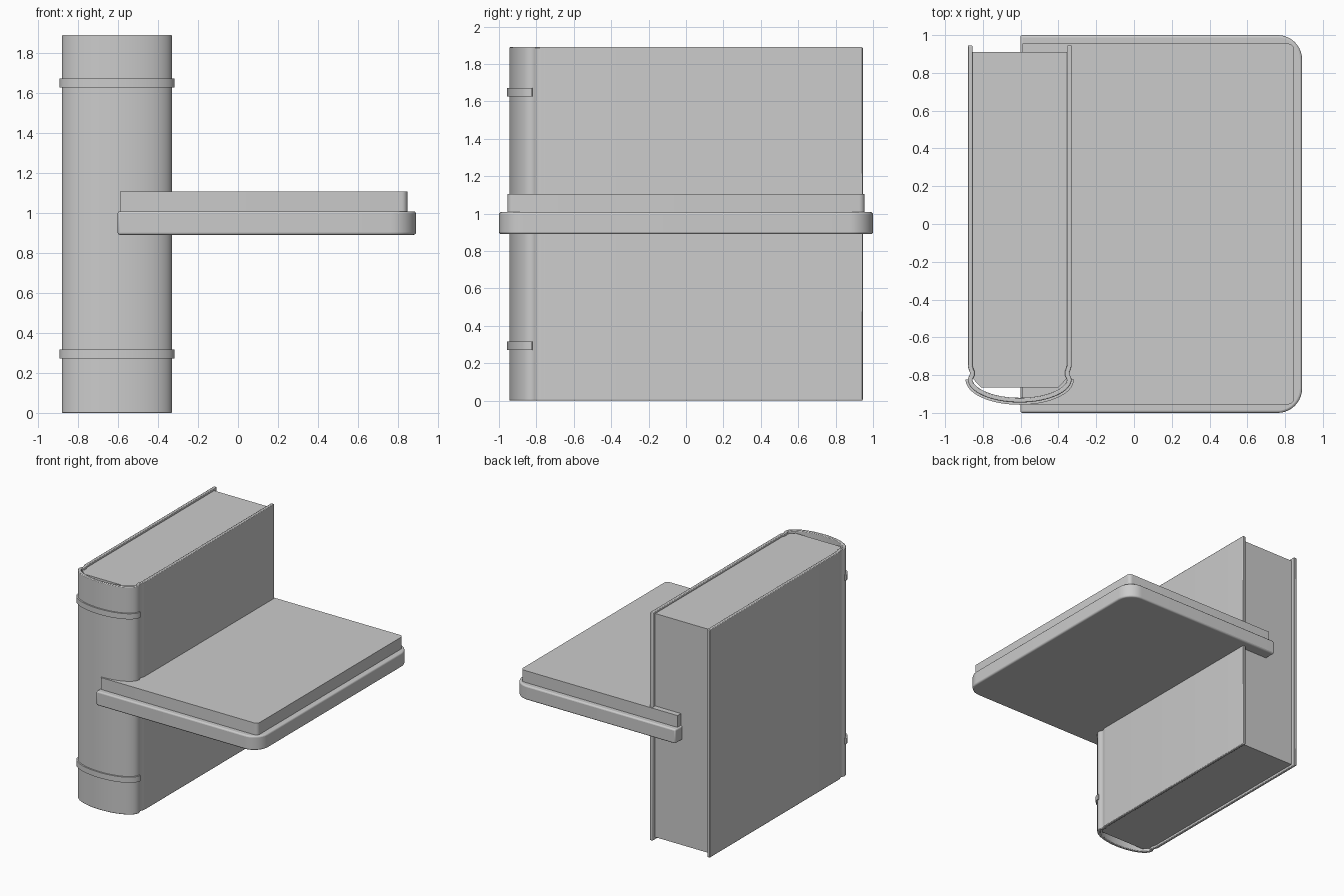
import bpy, bmesh, math
from mathutils import Vector

if "Cube" in bpy.data.objects:
    bpy.data.objects.remove(bpy.data.objects["Cube"])

grey = bpy.data.materials.new("plain_grey")
grey.diffuse_color = (0.6, 0.6, 0.6, 1)
grey.use_nodes = True
grey.node_tree.nodes["Principled BSDF"].inputs["Base Color"].default_value = grey.diffuse_color

CX = -0.605      # book centre line
HEIGHT = 1.89


def finish(name, bm, bevel=0, segments=2):
    bmesh.ops.recalc_face_normals(bm, faces=bm.faces[:])
    me = bpy.data.meshes.new(name)
    bm.to_mesh(me)
    bm.free()
    me.materials.append(grey)
    ob = bpy.data.objects.new(name, me)
    bpy.context.collection.objects.link(ob)
    if bevel:
        m = ob.modifiers.new("edge_round", 'BEVEL')
        m.width, m.segments = bevel, segments
        m.limit_method, m.angle_limit = 'ANGLE', math.radians(50)
    bpy.ops.object.select_all(action='DESELECT')
    ob.select_set(True)
    bpy.context.view_layer.objects.active = ob
    bpy.ops.object.shade_smooth_by_angle(angle=math.radians(35))
    return ob


def extrude_outline(name, pts, z0, z1, bevel=0, segments=2):
    bm = bmesh.new()
    face = bm.faces.new([bm.verts.new((x, y, z0)) for x, y in pts])
    res = bmesh.ops.extrude_face_region(bm, geom=[face])
    top = [v for v in res["geom"] if isinstance(v, bmesh.types.BMVert)]
    bmesh.ops.translate(bm, verts=top, vec=(0, 0, z1 - z0))
    return finish(name, bm, bevel, segments)


def bent_sheet(name, path, out, inn, z0, z1, bevel=0):
    """Thin sheet standing on a plan path, offset outward and inward."""
    rows = []
    bm = bmesh.new()
    for i, p in enumerate(path):
        a, b = path[max(i - 1, 0)], path[min(i + 1, len(path) - 1)]
        d = (b - a).normalized()
        n = Vector((d.y, -d.x))
        rows.append([bm.verts.new((q.x, q.y, z)) for q, z in
                     ((p + n * out, z0), (p + n * out, z1),
                      (p - n * inn, z1), (p - n * inn, z0))])
    for a, b in zip(rows, rows[1:]):
        for k in range(4):
            bm.faces.new((a[k], a[(k + 1) % 4], b[(k + 1) % 4], b[k]))
    bm.faces.new(rows[0])
    bm.faces.new(rows[-1][::-1])
    return finish(name, bm, bevel)


def slab_outline(x0, x1, hy, r, n=10):
    """Square corners on the left, rounded corners on the right."""
    arc = [(x1 - r + r * math.cos(t), hy - r + r * math.sin(t))
           for t in (math.pi / 2 * i / n for i in range(n + 1))]
    return ([(x0, -hy)] + [(x, -y) for x, y in reversed(arc)]
            + arc + [(x0, hy)])


# rounded spine curve, left to right
spine = [Vector((CX - 0.275 * math.cos(t), -0.822 - 0.123 * math.sin(t)))
         for t in (math.pi * i / 36 for i in range(37))]

# book cover: side boards, hinge grooves and spine
side = [(0.275, 0.945), (0.275, -0.745), (0.272, -0.765), (0.264, -0.785),
        (0.264, -0.797), (0.271, -0.81)]
left = [Vector((CX - x, y)) for x, y in side]
right = [Vector((CX + x, y)) for x, y in reversed(side)]
bent_sheet("book_cover", left + spine + right, 0, 0.025, 0, HEIGHT, 0.005)

# page block
hw = 0.252
extrude_outline("page_block",
                [(CX - hw, 0.91), (CX - hw, -0.815), (CX - 0.205, -0.865),
                 (CX + 0.205, -0.865), (CX + hw, -0.815), (CX + hw, 0.91)],
                0.018, HEIGHT - 0.018)

# raised bands around the spine
for name, z in (("lower_spine_band", 0.294), ("upper_spine_band", 1.649)):
    bent_sheet(name, spine, 0.012, 0.005, z - 0.023, z + 0.023)

# shelf board and the thinner panel lying on it
extrude_outline("shelf_board", slab_outline(-0.602, 0.89, 1.0, 0.13),
                0.89, 1.008, 0.012, 3)
extrude_outline("shelf_panel", slab_outline(-0.59, 0.847, 0.955, 0.03, 5),
                1.0, 1.106)
